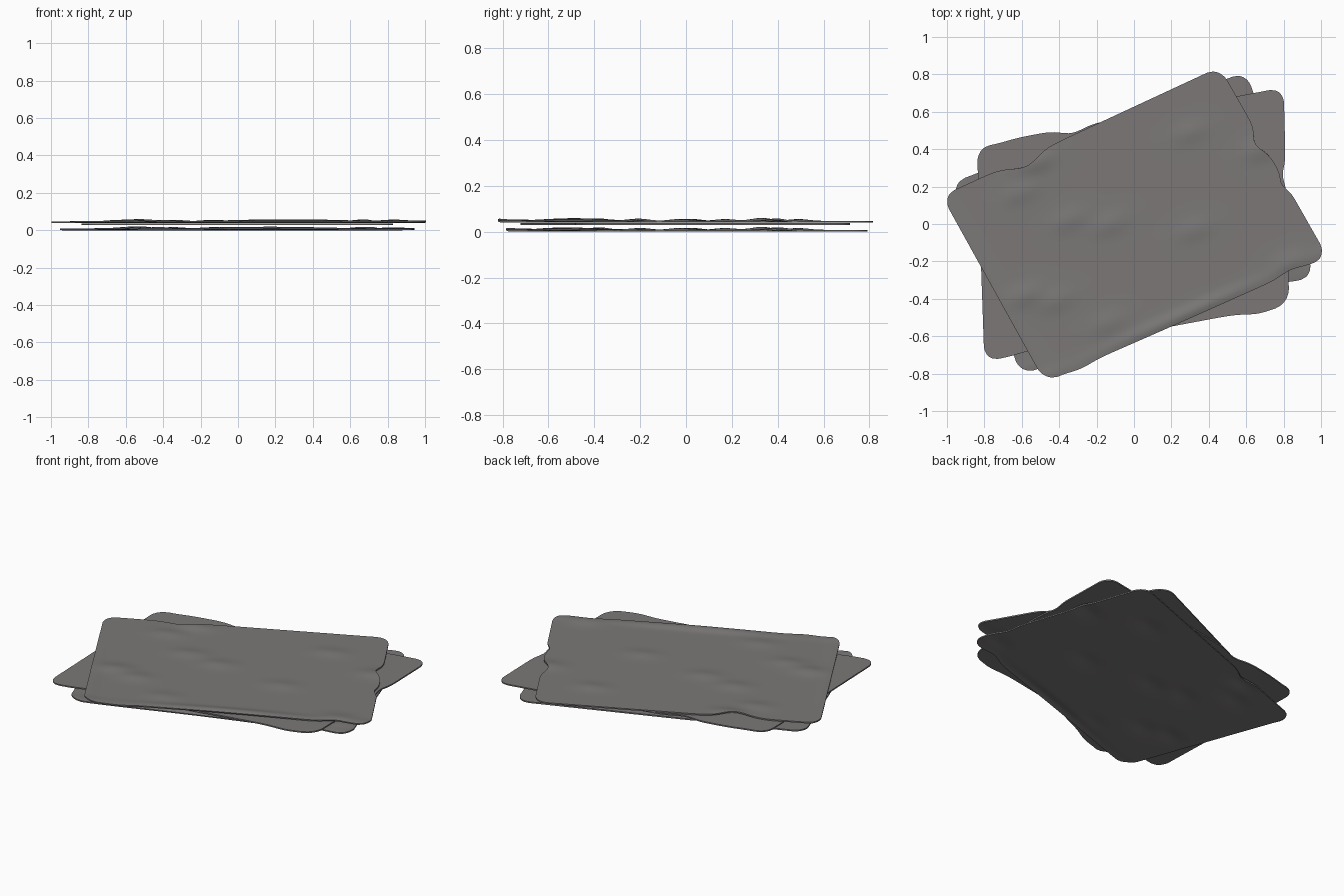
import bpy, bmesh, math
from mathutils import Vector

if "Cube" in bpy.data.objects:
    bpy.data.objects.remove(bpy.data.objects["Cube"])

grey = bpy.data.materials.new("warm grey")
grey.diffuse_color = (0.2, 0.187, 0.187, 1)
grey.use_nodes = True
grey.node_tree.nodes["Principled BSDF"].inputs["Base Color"].default_value = grey.diffuse_color


def gauss(x, c, w):
    return math.exp(-((x - c) / w) ** 2)


def dip(x, waves):
    return sum(h * gauss(x, c, w) for c, w, h in waves)


def sheet(name, corners, z, bumps, curl, far=(), near=(), right=(), left=()):
    """Crumpled rounded sheet; corners run far-left, far-right, near-right, near-left."""
    fl, fr, nr, nl = (Vector(c) for c in corners)
    nx, ny, rx, ry = 90, 64, 0.09, 0.15
    bm = bmesh.new()
    rows = []
    for j in range(ny + 1):
        t = 2 * j / ny - 1
        q = 0.4 * t + 0.6 * math.sin(t * math.pi / 2)
        k = max(0, (abs(q) - 1 + ry) / ry)
        half = 1 - rx + rx * math.sqrt(max(0, 1 - k * k))
        row = []
        for i in range(nx + 1):
            s = 2 * i / nx - 1
            p = (0.5 * s + 0.5 * math.sin(s * math.pi / 2)) * half
            # wavy outline
            pp = p * (1 - abs(p) ** 3 * dip(q, right if p > 0 else left))
            qq = q * (1 - abs(q) ** 3 * dip(p, far if q > 0 else near))
            u, v = (pp + 1) / 2, (qq + 1) / 2
            pos = nl.lerp(nr, u).lerp(fl.lerp(fr, u), v)
            # dents and raised rim
            h = 0.0
            for bx, by, bh in bumps:
                dx, dy = pos.x - bx, pos.y - by
                a = dx * 0.94 + dy * 0.34
                b = dy * 0.94 - dx * 0.34
                h += bh * math.exp(-(a / 0.1) ** 2 - (b / 0.055) ** 2)
            h += curl * gauss(q, -0.95, 0.06) * (0.6 + 0.4 * math.cos(4 * p))
            h += 0.5 * curl * gauss(p, -0.97, 0.05) * (1 - v)
            row.append(bm.verts.new((pos.x, pos.y, z + h)))
        rows.append(row)
    for a, b in zip(rows, rows[1:]):
        for i in range(nx):
            bm.faces.new((a[i], a[i + 1], b[i + 1], b[i]))
    me = bpy.data.meshes.new(name)
    bm.to_mesh(me)
    bm.free()
    ob = bpy.data.objects.new(name, me)
    bpy.context.collection.objects.link(ob)
    me.materials.append(grey)
    m = ob.modifiers.new("thickness", "SOLIDIFY")
    m.thickness, m.offset = 0.008, 1
    bpy.ops.object.select_all(action="DESELECT")
    ob.select_set(True)
    bpy.context.view_layer.objects.active = ob
    bpy.ops.object.modifier_apply(modifier=m.name)
    bpy.ops.object.shade_smooth_by_angle(angle=math.radians(40))
    return ob


dents = [(0.3, 0.49, .008), (-0.6, 0.17, .008), (-0.35, 0.02, .009), (-0.13, 0.0, .009),
         (0.32, -0.03, .008), (-0.58, -0.38, .011), (-0.42, -0.41, .009),
         (-0.14, -0.53, .007), (-0.53, 0.33, .013), (0.68, 0.4, .011), (0.83, -0.2, .008)]

# three stacked sheets, lowest first
sheet("bottom_sheet", [(-0.975, 0.22), (0.60, 0.815), (0.965, -0.275), (-0.605, -0.805)],
      0.0, dents, 0.011, right=[(-0.6, 0.1, 0.02)], near=[(0.75, 0.1, 0.04)],
      far=[(-0.4, 0.1, 0.06)])
sheet("middle_sheet", [(-0.84, 0.42), (0.80, 0.73), (0.83, -0.43), (-0.80, -0.735)],
      0.029, [], 0.0, right=[(0.2, 0.1, 0.02)], near=[(0.8, 0.12, -0.03), (-0.7, 0.1, 0.02)],
      far=[(-0.9, 0.12, 0.02), (-0.38, 0.1, 0.05)])
sheet("top_sheet", [(-1.028, 0.15), (0.458, 0.84), (1.035, -0.176), (-0.476, -0.845)],
      0.039, dents, 0.012, far=[(-0.42, 0.13, 0.08)],
      right=[(0.22, 0.11, 0.045), (-0.22, 0.08, 0.025)], near=[(-0.75, 0.1, -0.02), (0.75, 0.1, 0.03)])
